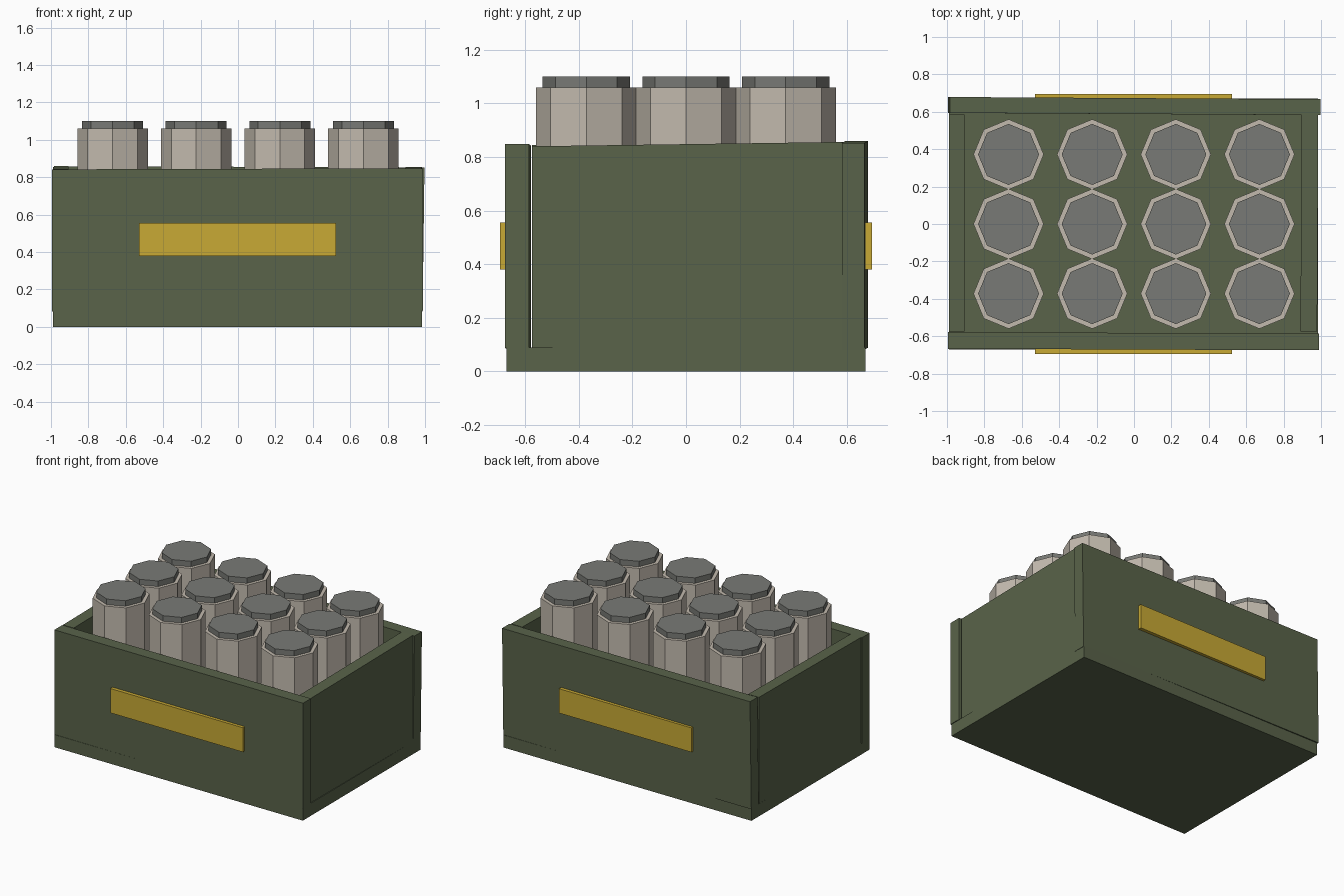
import bpy, bmesh
from mathutils import Vector

if "Cube" in bpy.data.objects:
    bpy.data.objects.remove(bpy.data.objects["Cube"])


def material(name, rgb):
    m = bpy.data.materials.new(name)
    m.diffuse_color = (*rgb, 1)
    m.use_nodes = True
    m.node_tree.nodes["Principled BSDF"].inputs["Base Color"].default_value = m.diffuse_color
    return m


olive = material("olive_paint", (0.10, 0.125, 0.068))
yellow = material("yellow_paint", (0.58, 0.40, 0.035))
cream = material("pale_metal", (0.54, 0.49, 0.42))
grey = material("cap_grey", (0.19, 0.195, 0.18))


def finish(bm, name, mat):
    me = bpy.data.meshes.new(name)
    bm.to_mesh(me)
    bm.free()
    ob = bpy.data.objects.new(name, me)
    me.materials.append(mat)
    bpy.context.collection.objects.link(ob)
    return ob


def box(name, lo, hi, mat, warp=None):
    """Box between two corners; warp nudges corners for the hand-made look."""
    lo, hi = Vector(lo), Vector(hi)
    bm = bmesh.new()
    bmesh.ops.create_cube(bm, size=1)
    for v in bm.verts:
        s = v.co * 2
        v.co = (lo + hi) / 2 + v.co * (hi - lo)
        if warp:
            v.co += Vector(warp(*s))
    return finish(bm, name, mat)


def octagon(name, x, y, z0, z1, r, mat):
    bm = bmesh.new()
    bmesh.ops.create_cone(bm, cap_ends=True, segments=8, radius1=r, radius2=r, depth=z1 - z0)
    # eight sides with a corner pointing along each axis
    a = min((v.co.to_2d().angle_signed(Vector((1, 0))) for v in bm.verts), key=abs)
    if abs(a) > 0.1:
        from mathutils import Matrix
        bmesh.ops.rotate(bm, verts=bm.verts, matrix=Matrix.Rotation(a, 3, 'Z'))
    bmesh.ops.translate(bm, verts=bm.verts, vec=(x, y, (z0 + z1) / 2))
    return finish(bm, name, mat)


# Crate floor and four slightly skewed walls
box("crate_floor", (-0.99, -0.67, 0), (0.985, 0.67, 0.09), olive)
box("front_wall", (-0.995, -0.671, 0.085), (0.99, -0.582, 0.845), olive,
    lambda x, y, z: (0, -0.004 * x, 0.003 * x))
box("back_wall", (-0.99, 0.588, 0.085), (0.992, 0.673, 0.856), olive,
    lambda x, y, z: (0.005 * z, -0.006 * x, -0.003 * x))
box("left_wall", (-0.99, -0.575, 0.085), (-0.905, 0.585, 0.85), olive,
    lambda x, y, z: (0, 0, 0.006 * y))
box("right_wall", (0.893, -0.575, 0.085), (0.982, 0.582, 0.848), olive,
    lambda x, y, z: (0.003 * y, 0, 0.008 * y if z > 0 else 0))

# Yellow label plates, front and back
for side, name in ((-1, "front_label"), (1, "back_label")):
    box(name, (-0.53, min(side * 0.66, side * 0.695), 0.38),
        (0.525, max(side * 0.66, side * 0.695), 0.555), yellow)

# Canisters with caps, 4 x 3
for i in range(4):
    for j in range(3):
        x, y = (i - 1.5) * 0.447, (j - 1) * 0.372
        octagon(f"canister_{i}_{j}", x, y, 0.09, 1.06, 0.188, cream)
        octagon(f"canister_cap_{i}_{j}", x, y, 1.05, 1.10, 0.163, grey)
